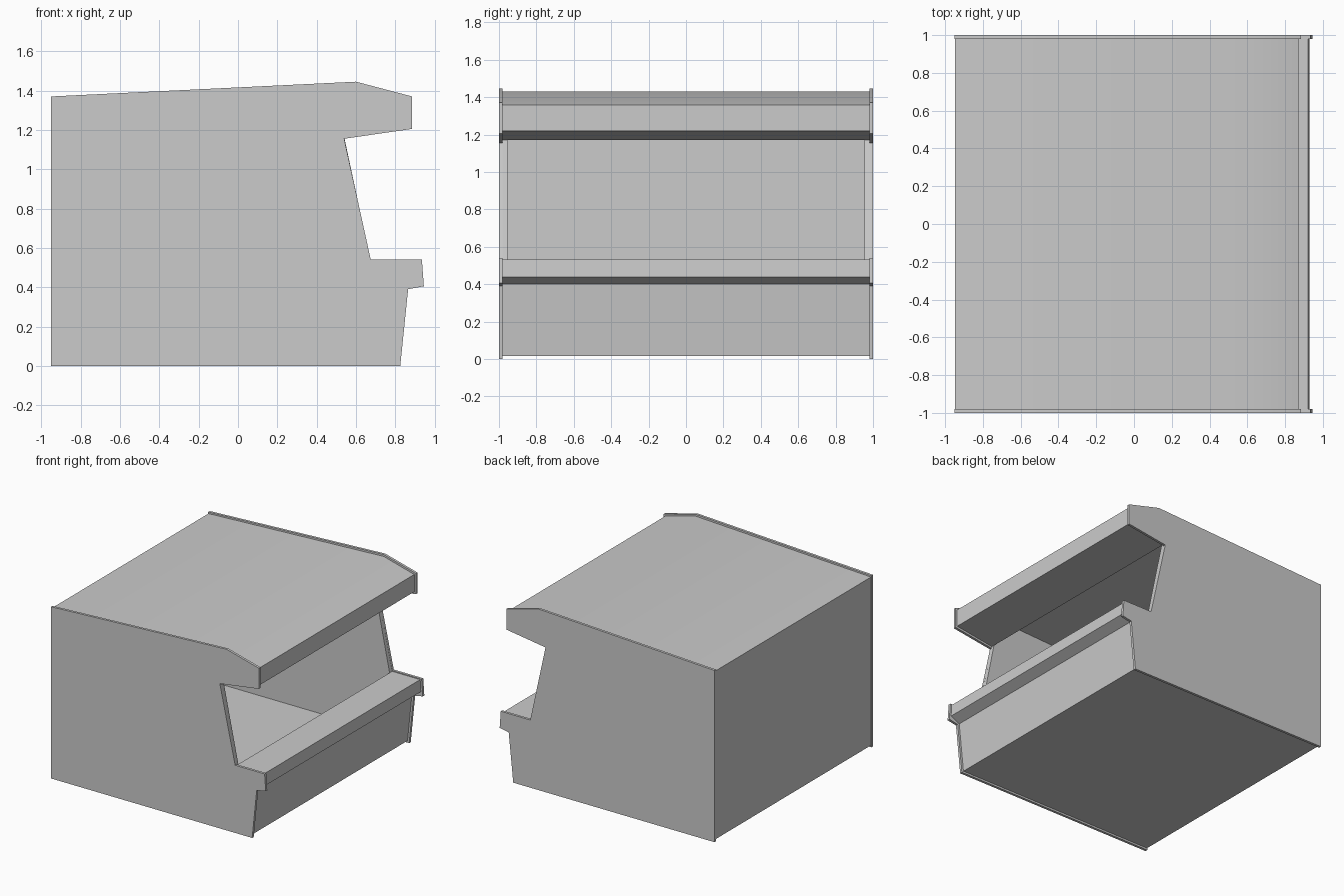
import bpy
import bmesh
import math
from mathutils import Vector

cube = bpy.data.objects.get("Cube")
if cube:
    bpy.data.objects.remove(cube, do_unlink=True)

grey = bpy.data.materials.new("light_grey")
grey.use_nodes = True
colour = (0.6, 0.6, 0.6, 1)
grey.diffuse_color = colour
grey.node_tree.nodes["Principled BSDF"].inputs["Base Color"].default_value = colour


def extrude_profile(name, profile, y0, y1, open_side=None, wall=0):
    """Extrude an x-z outline along y; optionally open one side and hollow it."""
    bm = bmesh.new()
    base = bm.faces.new([bm.verts.new((x, y0, z)) for x, z in profile])
    result = bmesh.ops.extrude_face_region(bm, geom=[base], use_keep_orig=True)
    moved = [v for v in result["geom"] if isinstance(v, bmesh.types.BMVert)]
    bmesh.ops.translate(bm, verts=moved, vec=(0, y1 - y0, 0))
    bmesh.ops.recalc_face_normals(bm, faces=bm.faces)
    if open_side is not None:
        a, b = profile[open_side], profile[open_side + 1]
        middle = Vector(((a[0] + b[0]) / 2, (y0 + y1) / 2, (a[1] + b[1]) / 2))
        mouth = min(bm.faces, key=lambda f: (f.calc_center_median() - middle).length)
        bmesh.ops.delete(bm, geom=[mouth], context='FACES_ONLY')
    mesh = bpy.data.meshes.new(name)
    bm.to_mesh(mesh)
    bm.free()
    mesh.materials.append(grey)
    obj = bpy.data.objects.new(name, mesh)
    bpy.context.collection.objects.link(obj)
    bpy.ops.object.select_all(action='DESELECT')
    obj.select_set(True)
    bpy.context.view_layer.objects.active = obj
    if wall:
        shell = obj.modifiers.new("shell", 'SOLIDIFY')
        shell.thickness = wall
        shell.offset = -1
        shell.use_even_offset = True
        bpy.ops.object.modifier_apply(modifier=shell.name)
    bpy.ops.object.shade_smooth_by_angle(angle=math.radians(30))
    return obj


# Side panels, standing slightly proud of the cabinet
panel_outline = [
    (-0.95, 0), (0.825, 0), (0.865, 0.39), (0.945, 0.405), (0.935, 0.54),
    (0.675, 0.54), (0.54, 1.155), (0.885, 1.205), (0.885, 1.37),
    (0.6, 1.445), (-0.95, 1.37),
]
for name, side in (("left_side_panel", 1), ("right_side_panel", -1)):
    extrude_profile(name, panel_outline, side * 0.98, side)

# Hollow cabinet with hood and front ledge, open between them
cabinet_outline = [
    (-0.947, 0.015), (0.81, 0.015), (0.85, 0.4), (0.928, 0.438), (0.922, 0.533),
    (0.675, 0.533), (0.537, 1.17), (0.87, 1.22), (0.87, 1.358),
    (0.6, 1.43), (-0.947, 1.358),
]
extrude_profile("cabinet_shell", cabinet_outline, -0.98, 0.98, open_side=5, wall=0.025)
